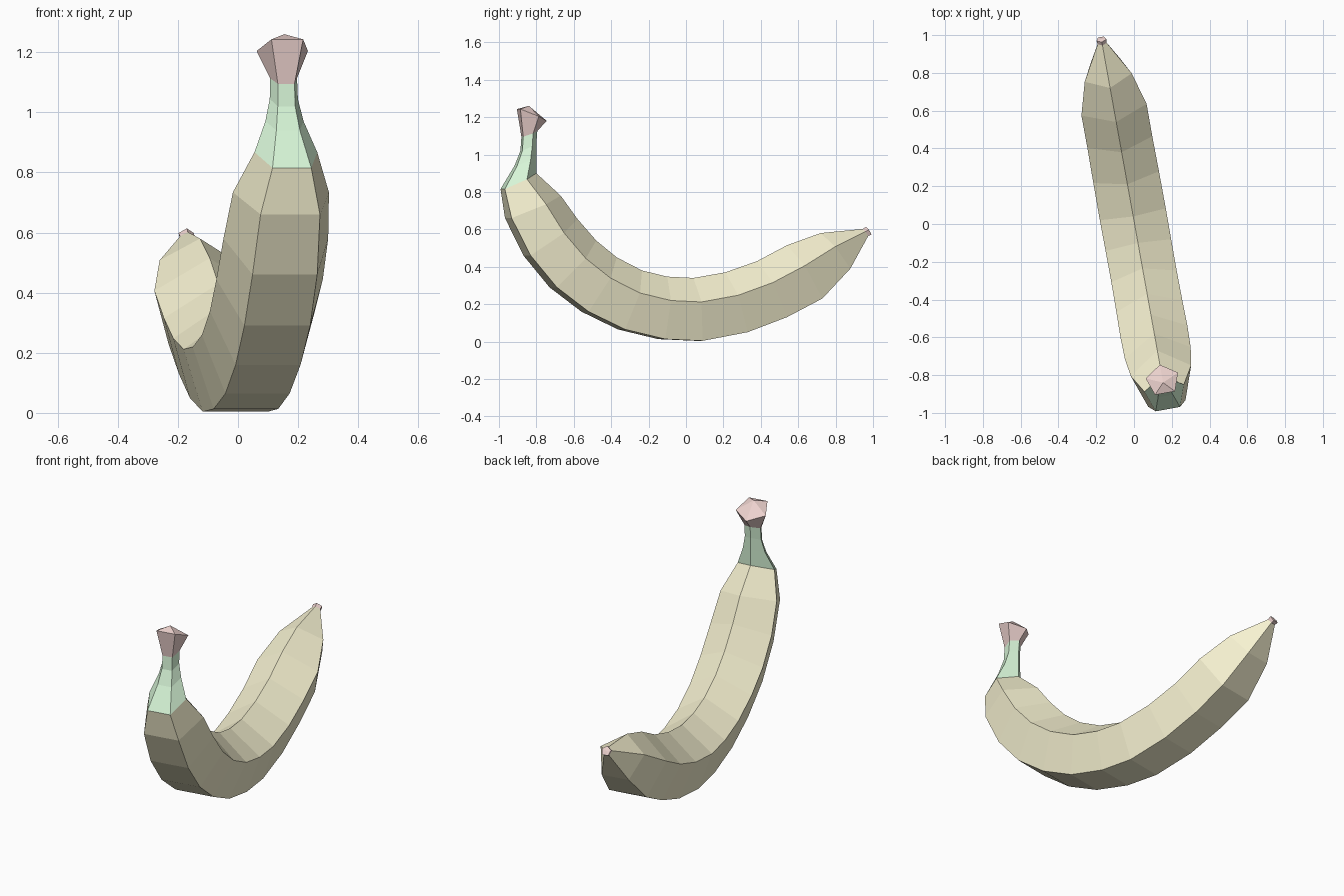
import bpy, bmesh, math
from mathutils import Vector

if "Cube" in bpy.data.objects:
    bpy.data.objects.remove(bpy.data.objects["Cube"])

YAW = math.radians(10.2)
LATERAL = Vector((math.cos(YAW), math.sin(YAW), 0))


def spine(y, z):
    # Point in the vertical plane the fruit curves in
    return Vector((0.003 - y * math.tan(YAW), y, z))


def pentagon(ay, az, by, bz):
    # Regular five-sided ring from its inner ridge to its flat outer side
    apex, base = spine(ay, az), spine(by, bz)
    r = (apex - base).length / (1 + math.cos(math.pi / 5))
    up = (apex - base).normalized()
    mid = apex - up * r
    return [mid + up * r * math.cos(k * math.tau / 5)
            + LATERAL * r * math.sin(k * math.tau / 5) for k in range(5)]


def loft(name, rings, color, cap=None):
    bm = bmesh.new()
    loops = [[bm.verts.new(p) for p in pentagon(*r)] for r in rings]
    for a, b in zip(loops, loops[1:]):
        for k in range(5):
            j = (k + 1) % 5
            bm.faces.new((a[k], a[j], b[j], b[k]))
    if cap:
        tip = bm.verts.new(spine(*cap))
        for k in range(5):
            bm.faces.new((loops[-1][k], loops[-1][(k + 1) % 5], tip))
    bmesh.ops.recalc_face_normals(bm, faces=bm.faces)
    mesh = bpy.data.meshes.new(name)
    bm.to_mesh(mesh)
    bm.free()
    mat = bpy.data.materials.new(name + "_color")
    mat.diffuse_color = (*color, 1)
    mat.use_nodes = True
    mat.node_tree.nodes["Principled BSDF"].inputs["Base Color"].default_value = mat.diffuse_color
    mesh.materials.append(mat)
    bpy.context.collection.objects.link(bpy.data.objects.new(name, mesh))


# Rings: inner ridge y, z, then outer side y, z
peel = [
    (-0.80, 0.90, -0.98, 0.815), (-0.67, 0.78, -0.95, 0.66),
    (-0.58, 0.655, -0.85, 0.46), (-0.48, 0.54, -0.71, 0.29),
    (-0.37, 0.45, -0.54, 0.16), (-0.235, 0.38, -0.345, 0.065),
    (-0.10, 0.347, -0.13, 0.013), (0.04, 0.34, 0.07, 0.004),
    (0.21, 0.37, 0.31, 0.05), (0.38, 0.43, 0.52, 0.13),
    (0.54, 0.515, 0.71, 0.23), (0.72, 0.58, 0.865, 0.39),
    (0.945, 0.602, 0.972, 0.565)]
neck = [peel[0], (-0.80, 0.99, -0.91, 0.94),
        (-0.80, 1.06, -0.88, 1.02), (-0.795, 1.125, -0.875, 1.095)]
stalk = [neck[-1], (-0.745, 1.18, -0.895, 1.243)]
tip = [peel[-1], (0.963, 0.614, 0.99, 0.572)]

BROWN = (0.85, 0.65, 0.62)
loft("peel", peel, (0.93, 0.89, 0.64))
loft("green_neck", neck, (0.69, 0.93, 0.69))
loft("stalk_end", stalk, BROWN, cap=(-0.84, 1.26))
loft("blossom_tip", tip, BROWN, cap=(0.979, 0.595))
